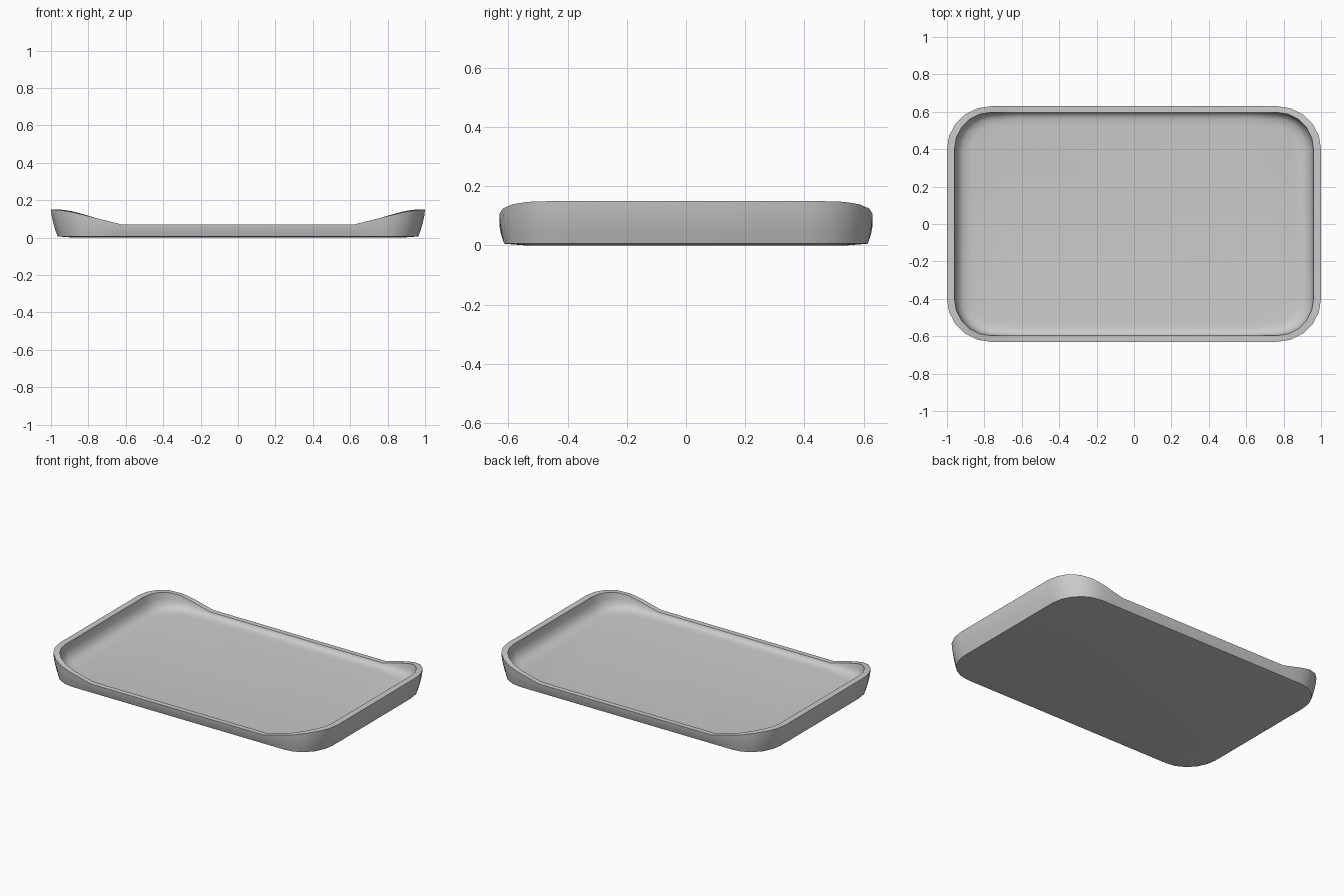
import bpy, bmesh
from math import cos, sin, pi

if "Cube" in bpy.data.objects:
    bpy.data.objects.remove(bpy.data.objects["Cube"])

CX, CY, R, SEG = 0.765, 0.40, 0.235, 5     # corner centre, corner radius, steps
RY = 0.23
FLOOR = 0.042


def rim_height(x):
    """Low long sides that ramp up to the raised ends."""
    pts = [(0, 0.07), (0.62, 0.07), (0.88, 0.135), (0.95, 0.147), (1.0, 0.15)]
    for (x0, z0), (x1, z1) in zip(pts, pts[1:]):
        if abs(x) <= x1:
            return z0 + (z1 - z0) * (abs(x) - x0) / (x1 - x0)
    return 0.15


def outline(ix, iy):
    """Rounded rectangle inset by ix, iy; each point carries its rim height."""
    quarter = []
    for i in range(SEG + 1):
        a = pi / 2 * i / SEG
        h = rim_height(CX + R * cos(a))
        quarter.append((CX + (R - ix) * cos(a), CY + (RY - iy) * sin(a), h))
    for x in (0.69, 0.62):
        quarter.append((x, CY + RY - iy, rim_height(x)))
    left = [(-x, y, h) for x, y, h in reversed(quarter)]
    half = quarter + left
    return half + [(-x, -y, h) for x, y, h in half]


# Section from underside, up the bulged wall, over the rim, down to the floor:
# (x inset, y inset, base z, fraction of the way from base z to the rim)
section = [(0.12, 0.09, 0.0, 0), (0.035, 0.016, 0.006, 0)]
section += [(0.035 * (1 - f) ** 1.5, 0.016 * (1 - f) ** 1.5, 0.006, f)
            for f in (0.25, 0.5, 0.75, 1.0)]
section += [(0.040, 0.033, FLOOR, 1.0), (0.046, 0.038, FLOOR, 0.6),
            (0.058, 0.048, FLOOR, 0.28), (0.085, 0.07, FLOOR, 0.08),
            (0.13, 0.105, FLOOR, 0)]

bm = bmesh.new()
rings = [[bm.verts.new((x, y, z + (h - z) * f)) for x, y, h in outline(ix, iy)]
         for ix, iy, z, f in section]
n = len(rings[0])
for a, b in zip(rings, rings[1:]):
    for i in range(n):
        j = (i + 1) % n
        bm.faces.new((a[i], a[j], b[j], b[i]))
bm.faces.new(rings[0][::-1])     # underside
bm.faces.new(rings[-1])          # tray floor
bmesh.ops.recalc_face_normals(bm, faces=bm.faces)

mesh = bpy.data.meshes.new("tray")
bm.to_mesh(mesh)
bm.free()
tray = bpy.data.objects.new("tray", mesh)
bpy.context.collection.objects.link(tray)
bpy.context.view_layer.objects.active = tray
tray.select_set(True)
bpy.ops.object.shade_smooth_by_angle(angle=pi / 5)
